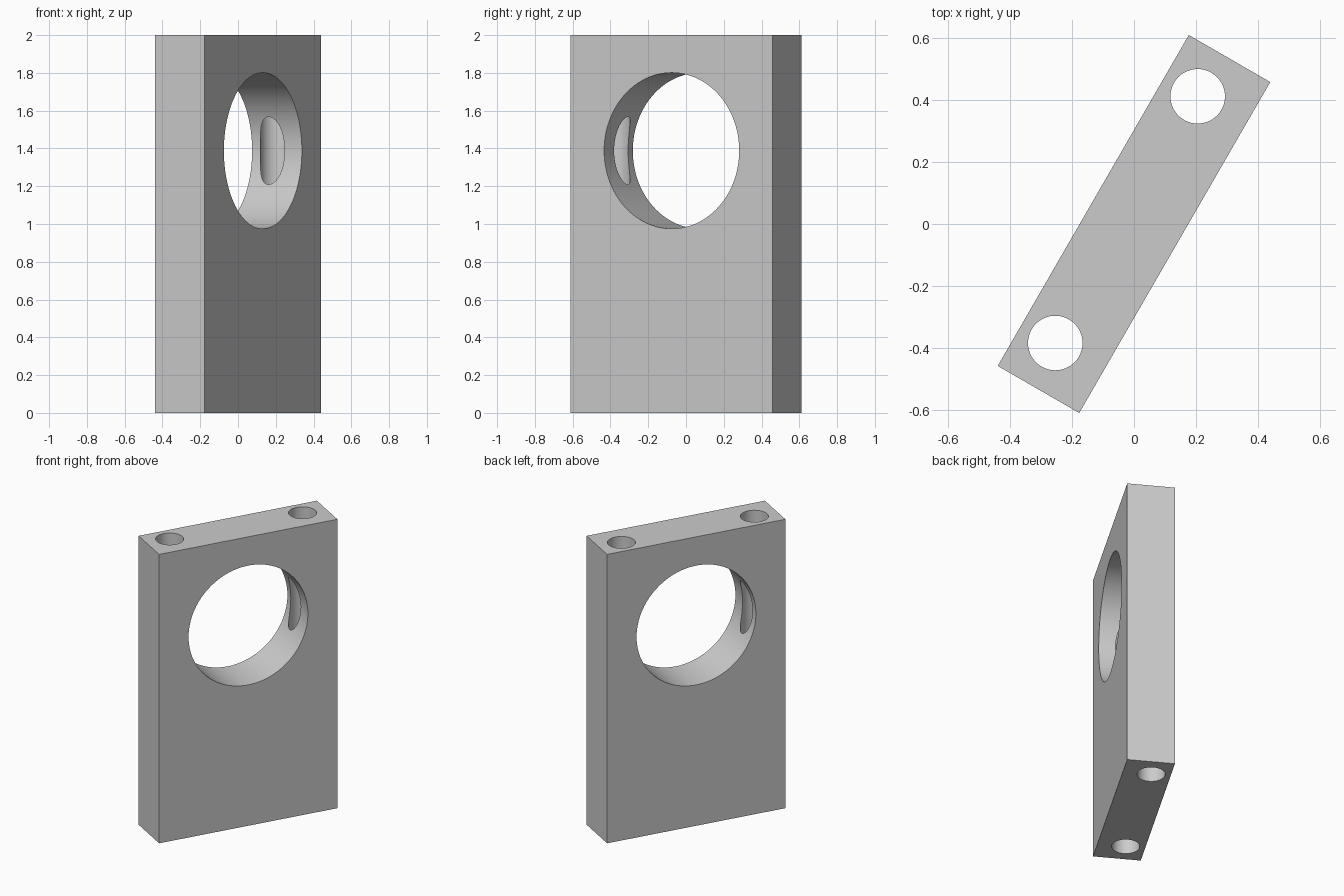
import bpy
from math import radians
from mathutils import Matrix

cube = bpy.data.objects.get("Cube")
if cube:
    bpy.data.objects.remove(cube, do_unlink=True)

LENGTH, THICK, HEIGHT = 1.234, 0.304, 2.0
BORE_Z, BORE_R = 1.388, 0.413
BOLT_X, BOLT_Y, BOLT_R = 0.46, 0.028, 0.088

grey = bpy.data.materials.new("plain grey")
grey.use_nodes = True
colour = (0.6, 0.6, 0.6, 1)
grey.diffuse_color = colour
grey.node_tree.nodes["Principled BSDF"].inputs["Base Color"].default_value = colour

# Upright rectangular plate
bpy.ops.mesh.primitive_cube_add(size=1, location=(0, 0, HEIGHT / 2))
block = bpy.context.object
block.name = "drilled_block"
block.scale = (LENGTH, THICK, HEIGHT)
bpy.ops.object.transform_apply(location=True, rotation=False, scale=True)
block.data.materials.append(grey)


def drill(name, radius, depth, location, rotation=(0, 0, 0)):
    """Cut a round through hole in the block."""
    bpy.ops.mesh.primitive_cylinder_add(vertices=96, radius=radius, depth=depth,
                                        location=location, rotation=rotation)
    cutter = bpy.context.object
    cutter.name = name
    cutter.hide_render = True
    cutter.data.materials.append(grey)
    bpy.context.view_layer.update()
    mod = block.modifiers.new(name, 'BOOLEAN')
    mod.operation = 'DIFFERENCE'
    mod.solver = 'EXACT'
    mod.object = cutter
    bpy.ops.object.select_all(action='DESELECT')
    block.select_set(True)
    bpy.context.view_layer.objects.active = block
    bpy.ops.object.modifier_apply(modifier=mod.name)
    bpy.data.objects.remove(cutter, do_unlink=True)


# Large bore through the plate's broad faces
drill("bore_cutter", BORE_R, 1, (0, 0, BORE_Z), (radians(90), 0, 0))

# Two vertical bolt holes that break into the bore
for side in (-1, 1):
    drill("bolt_hole_cutter", BOLT_R, HEIGHT * 1.2,
          (side * BOLT_X, BOLT_Y, HEIGHT / 2))

# Turn the plate about the vertical axis
block.data.transform(Matrix.Rotation(radians(60), 4, 'Z'))
bpy.ops.object.shade_smooth_by_angle(angle=radians(20))
